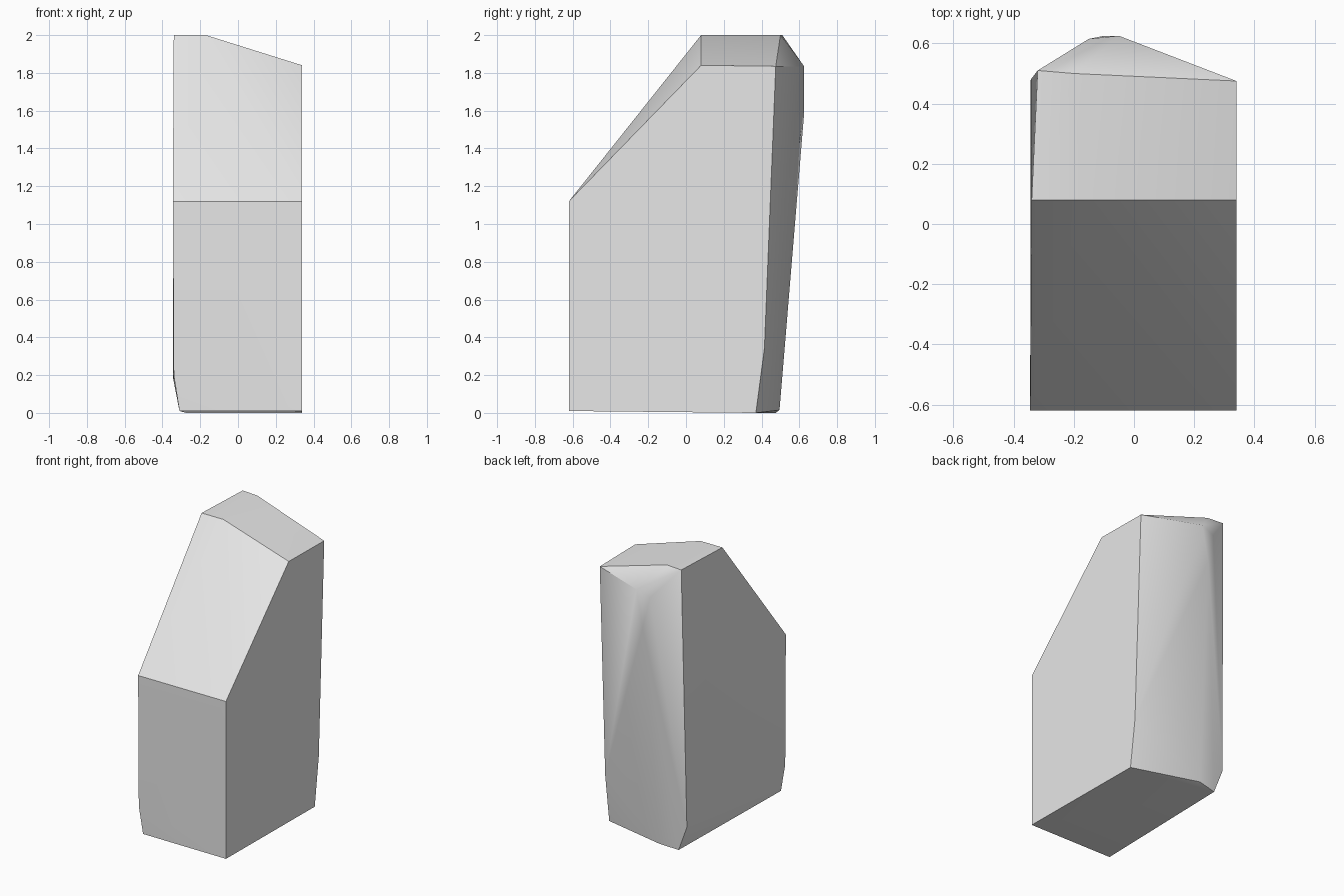
import bpy, bmesh, math

cube = bpy.data.objects.get("Cube")
if cube:
    bpy.data.objects.remove(cube, do_unlink=True)


def flat_colour(name, rgba):
    mat = bpy.data.materials.new(name)
    mat.use_nodes = True
    mat.diffuse_color = rgba
    mat.node_tree.nodes["Principled BSDF"].inputs["Base Color"].default_value = rgba
    return mat


def hull_block(name, corners, mat):
    """Convex solid wrapped around its corners, with coplanar faces merged."""
    bm = bmesh.new()
    for co in corners:
        bm.verts.new(co)
    bmesh.ops.convex_hull(bm, input=bm.verts[:])
    loose = [v for v in bm.verts if not v.link_faces]
    bmesh.ops.delete(bm, geom=loose, context='VERTS')
    bmesh.ops.dissolve_limit(bm, angle_limit=math.radians(0.3),
                             verts=bm.verts[:], edges=bm.edges[:])
    bmesh.ops.recalc_face_normals(bm, faces=bm.faces[:])
    mesh = bpy.data.meshes.new(name)
    bm.to_mesh(mesh)
    bm.free()
    mesh.materials.append(mat)
    obj = bpy.data.objects.new(name, mesh)
    bpy.context.collection.objects.link(obj)
    return obj


# Straight side at +x: a pentagon with a slanted shoulder and kicked-in heel
plain_side = [(0.34, y, z) for y, z in (
    (-0.62, 0.01), (-0.62, 1.12), (0.08, 1.84),
    (0.475, 1.835), (0.415, 0.34), (0.37, 0))]

# Taller side at -x, tucked in along the bottom
tall_side = [
    (-0.31, -0.615, 0.01), (-0.34, -0.62, 0.2), (-0.345, -0.62, 1.12),
    (-0.34, 0.08, 2), (-0.32, 0.51, 2), (-0.343, 0.48, 0.18),
    (-0.275, 0.475, 0)]

# Flat crown, where the top starts to fall towards +x
crown = [(-0.17, 0.08, 2), (-0.2, 0.5, 2)]

# Rounded ridge down the back
back_ridge = [(-0.05, 0.625, 1.835), (-0.15, 0.615, 1.8),
              (-0.1, 0.625, 1.58), (-0.14, 0.495, 0.015)]

grey = flat_colour("light grey", (0.8, 0.8, 0.8, 1))
block = hull_block("stone_block", plain_side + tall_side + crown + back_ridge, grey)

# Smooth the gentle creases, keep the cut edges sharp
bpy.ops.object.select_all(action='DESELECT')
block.select_set(True)
bpy.context.view_layer.objects.active = block
bpy.ops.object.shade_smooth_by_angle(angle=math.radians(32))
